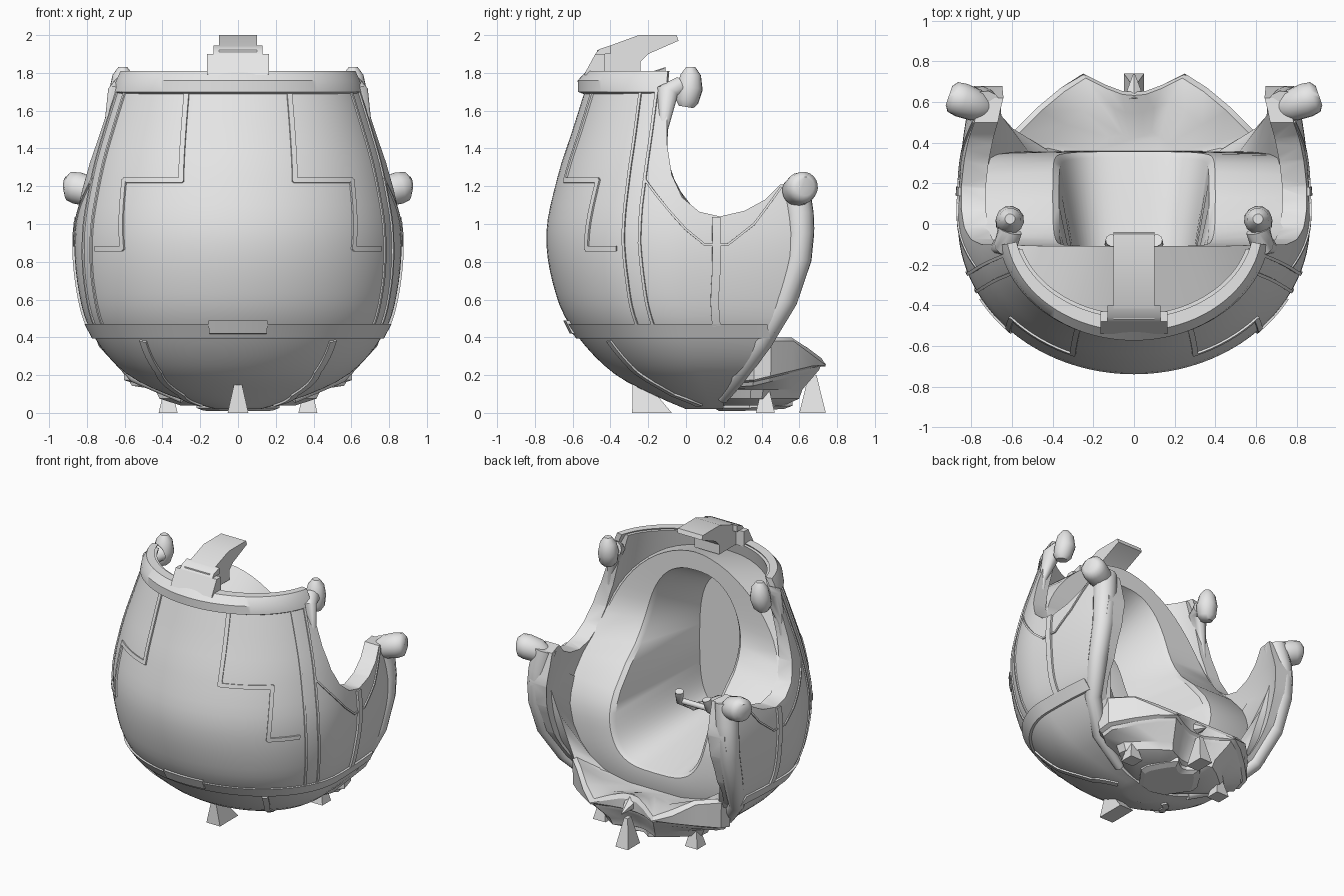
import bpy, bmesh, math
from mathutils import Vector

if "Cube" in bpy.data.objects:
    bpy.data.objects.remove(bpy.data.objects["Cube"], do_unlink=True)

grey = bpy.data.materials.new("plain_grey")
grey.use_nodes = True
grey.diffuse_color = (0.8, 0.8, 0.8, 1)
grey.node_tree.nodes["Principled BSDF"].inputs["Base Color"].default_value = (0.8, 0.8, 0.8, 1)


# Smooth interpolation through a short table of (key, value, ...) rows
def curve(rows, z, col=1):
    z = min(max(z, rows[0][0]), rows[-1][0])
    i = max(k for k in range(len(rows) - 1) if rows[k][0] <= z)

    def slope(k):
        a, b = rows[max(k - 1, 0)], rows[min(k + 1, len(rows) - 1)]
        return (b[col] - a[col]) / (b[0] - a[0])
    p, q = rows[i], rows[i + 1]
    h = q[0] - p[0]
    t = (z - p[0]) / h
    return ((2*t**3 - 3*t*t + 1) * p[col] + (t**3 - 2*t*t + t) * h * slope(i)
            + (3*t*t - 2*t**3) * q[col] + (t**3 - t*t) * h * slope(i + 1))


# Hull: height, half width, front y, centre y
HULL = [(.02, .12, 0, .15), (.08, .33, -.14, .12), (.2, .58, -.37, .08), (.4, .76, -.57, .03),
        (.6, .835, -.68, 0), (.93, .865, -.74, 0), (1.25, .81, -.68, 0),
        (1.5, .735, -.6, 0), (1.85, .615, -.49, 0)]


def surf(a, z, off=0.0):
    w, f, c = (curve(HULL, z, k) for k in (1, 2, 3))
    ca, sa = math.cos(a), math.sin(a)
    if sa <= 0:
        return Vector(((w + off) * ca, c + (c - f + off) * sa, z))
    return Vector((math.copysign((w + off) * abs(ca) ** .3, ca), c + (1 + off) * sa, z))


def on_side(y, z):
    f, c = curve(HULL, z, 2), curve(HULL, z, 3)
    d = y - c
    return math.asin(max(-1, d / (c - f))) if d < 0 else math.asin(min(1, d))


def on_front(x, z):
    return -math.acos(min(1, x / curve(HULL, z)))


def finish(name, bm, mirror=False, angle=35):
    bmesh.ops.recalc_face_normals(bm, faces=bm.faces)
    me = bpy.data.meshes.new(name)
    bm.to_mesh(me)
    bm.free()
    me.materials.append(grey)
    ob = bpy.data.objects.new(name, me)
    bpy.context.collection.objects.link(ob)
    if mirror:
        ob.modifiers.new("mirror", 'MIRROR')
    if angle:
        smooth(ob, angle)
    return ob


def smooth(ob, angle):
    bpy.ops.object.select_all(action='DESELECT')
    ob.select_set(True)
    bpy.context.view_layer.objects.active = ob
    bpy.ops.object.shade_smooth_by_angle(angle=math.radians(angle))


# Skin a list of equal closed loops, with capped ends
def loft(bm, loops, caps=(True, True)):
    rings = [[bm.verts.new(p) for p in lp] for lp in loops]
    n = len(rings[0])
    for r, s in zip(rings, rings[1:]):
        for i in range(n):
            bm.faces.new((r[i], r[(i + 1) % n], s[(i + 1) % n], s[i]))
    for ring, cap in ((rings[0], caps[0]), (rings[-1], caps[1])):
        if cap:
            bm.faces.new(ring)


# Extrude a yz outline across x
def prism(name, pts, x0, x1, angle=35):
    bm = bmesh.new()
    loft(bm, [[(x, y, z) for y, z in pts] for x in (x0, x1)])
    return finish(name, bm, False, angle)


# Sweep a (height, offset) section round the hull; it may thin out towards the sides
def band(name, a0, a1, section, n=64, thin=False):
    bm = bmesh.new()
    angles = [math.radians(a0 + (a1 - a0) * i / n) for i in range(n + 1)]
    loft(bm, [[surf(a, z, o * max(.15, -math.sin(a)) if thin and o > 0 else o) for z, o in section]
              for a in angles])
    return finish(name, bm)


# Raised strip that follows a path of (angle, height) on the hull
def strip(name, path, half=.014, lift=.01):
    bm = bmesh.new()
    for (a0, z0), (a1, z1) in zip(path, path[1:]):
        loops = []
        for i in range(9):
            t = -.02 + 1.04 * i / 8
            a, z = a0 + (a1 - a0) * t, z0 + (z1 - z0) * t
            e = .01
            nrm = (surf(a + e, z) - surf(a - e, z)).cross(surf(a, z + e) - surf(a, z - e)).normalized()
            tan = surf(a + (a1 - a0) * e, z + (z1 - z0) * e) - surf(a, z)
            side = nrm.cross(tan).normalized() * half
            p = surf(a, z)
            loops.append([p + side - nrm * .02, p + side + nrm * lift,
                          p - side + nrm * lift, p - side - nrm * .02])
        loft(bm, loops)
    return finish(name, bm, True)


# Round bar along points with a radius each
def bar(name, pts, radii, mirror=True, sides=12):
    bm = bmesh.new()
    pts = [Vector(p) for p in pts]
    loops = []
    for i, p in enumerate(pts):
        d = (pts[min(i + 1, len(pts) - 1)] - pts[max(i - 1, 0)]).normalized()
        u = d.cross(Vector((.3, .9, .2))).normalized()
        v = d.cross(u)
        loops.append([p + radii[i] * (u * math.cos(k * math.tau / sides) + v * math.sin(k * math.tau / sides))
                      for k in range(sides)])
    loft(bm, loops)
    return finish(name, bm, mirror, 50)


# Thick egg hull
bm = bmesh.new()
N = 96
ring = [math.tau * i / N for i in range(N)]
outer = [.02 + 1.78 * (i / 30) ** 1.4 for i in range(31)]
inner = [1.8 - 1.66 * i / 24 for i in range(25)]
loft(bm, [[surf(a, z) for a in ring] for z in outer]
     + [[surf(a, z, -.12 + .06 * max(0, (z - 1.1) / .7)) for a in ring] for z in inner])
hull = finish("hull_shell", bm, angle=0)

# Open the back and the two side notches
EDGE = [(.2, .05), (.3, .2), (.44, .38), (.58, .6), (.66, .82), (.68, .98), (.62, 1.2)]
NOTCH = [(.5, 1.21), (.42, 1.13), (.31, 1.07), (.18, 1.04), (.07, 1.065), (-.02, 1.14),
         (-.075, 1.26), (-.1, 1.42), (-.1, 1.6), (-.12, 1.7)]
cutter = prism("opening_cutter", [(.17, -.2)] + EDGE + NOTCH + [(-.14, 2.4), (2, 2.4), (2, -.2)], -2, 2, 0)
cut = hull.modifiers.new("opening", 'BOOLEAN')
cut.operation, cut.solver, cut.object = 'DIFFERENCE', 'EXACT', cutter
bpy.context.view_layer.objects.active = hull
bpy.ops.object.modifier_apply(modifier=cut.name)
cutter.hide_render = True
cutter.hide_set(True)
smooth(hull, 35)

# Top rim and waist belt
band("top_rim", -11, -169, [(1.68, -.02), (1.7, .035), (1.76, .055), (1.81, .025), (1.81, -.04)], thin=True)
band("waist_belt", 24, -204, [(.395, -.02), (.395, .016), (.47, .016), (.47, -.02)], 96)
band("belt_buckle", -79, -101, [(.415, -.02), (.42, .03), (.49, .02), (.49, -.02)], 8)

# Stepped front seams, straps and side flaps
strip("stepped_seam", [(on_front(x, z), z) for x, z in
                       ((.27, 1.7), (.3, 1.23), (.6, 1.23), (.61, .87), (.75, .87))])
for nm, shift in (("front_strap_edge", 0), ("rear_strap_edge", .085)):
    strip(nm, [(on_side(y + shift, z), z) for y, z in
               ((-.24, 1.7), (-.28, 1.4), (-.32, 1.1), (-.33, .9), (-.31, .7), (-.26, .47))], .008, .008)
strip("side_flap_edge", [(on_side(y, z), z) for y, z in
                         ((-.22, 1.24), (-.08, 1.06), (.1, .89), (.22, .89), (.36, 1.0), (.5, 1.19))], .006, .008)
strip("side_seam", [(on_side(.16, z), z) for z in (1.03, .75, .47)], .022, .014)
strip("lower_seam", [(on_front(x, z), z) for x, z in ((.5, .38), (.42, .22), (.3, .1), (.2, .045))], .02)

# Rear rails with round end caps, and upper posts
rail = [(.6, 1.2), (.625, 1.05), (.63, .95), (.62, .82), (.55, .6), (.42, .38), (.29, .2), (.2, .08)]
rail_line = [surf(on_side(y, z), z, -.04) for y, z in rail]
bar("rear_rail", rail_line, [.08, .078, .075, .072, .065, .055, .045, .03])
bar("rail_knob", [(.74, .57, 1.15), (.78, .585, 1.17), (.85, .61, 1.19), (.89, .625, 1.2), (.91, .632, 1.2)],
    [.06, .08, .085, .078, .05], sides=20)
bar("notch_post", [(.715, -.12, 1.23), (.685, -.12, 1.5), (.63, -.1, 1.7), (.61, -.03, 1.72)],
    [.015, .025, .06, .06])
bar("post_knob", [(.62, 0, 1.62), (.62, .005, 1.65), (.61, .02, 1.72), (.61, .025, 1.79), (.61, .025, 1.83)],
    [.04, .062, .07, .055, .025])

# Cockpit liner: wide frame with a hooded top and a deep well, kept inside the hull wall
FRAME = [(.2, .36), (.5, .35), (.75, .31), (.95, .18), (1.1, .02), (1.25, -.07), (1.4, -.1), (1.84, -.11)]


def frame_loop(w, low, high, power, top_power, push=0, hood=0, flat=None, n=64):
    pts = []
    for i in range(n):
        c, s = math.cos(math.tau * i / n), math.sin(math.tau * i / n)
        h, p = (high, top_power) if s > 0 else (low, power)
        z = 1.0 + h * math.copysign(abs(s) ** p, s)
        y = curve(FRAME, z) + push - hood * max(0, s) ** 2 if flat is None else flat
        x = min(w * abs(c) ** p, surf(on_side(y, z), z, -.03).x)
        pts.append((math.copysign(x, c), y, z))
    return pts


frame = frame_loop(.73, .74, .83, .75, 1.1)
bm = bmesh.new()
loft(bm, [frame_loop(.8, .79, .7, .75, .8, -.03, .36), frame, frame_loop(.4, .6, .7, .6, .8),
          frame_loop(.37, .59, .69, .6, .8, -.03), frame_loop(.24, .48, .5, .6, .7, flat=-.5)], (False, True))
finish("cockpit_liner", bm)

# Inner flanks that join the rails to the frame
bm = bmesh.new()
rows = []
for k in range(7):
    edge = Vector((.73, .62, 1.12)).lerp(Vector((.57, .44, .33)), k / 6)
    rows.append([bm.verts.new(p) for p in (rail_line[k], edge, frame[-2 * k - 1])])
for r, s in zip(rows, rows[1:]):
    for i in (0, 1):
        bm.faces.new((r[i], r[i + 1], s[i + 1], s[i]))
finish("rail_flank", bm, True, 50)

# Grips and control yoke in the cockpit
bar("side_grip", [(.43, -.07, 1.06), (.43, -.08, 1.1), (.42, -.17, 1.17), (.39, -.33, 1.24)],
    [.035, .045, .045, .04], sides=8)
bar("yoke_arm", [(.04, -.45, .62), (.08, -.2, .65), (.12, -.1, .72), (.11, -.08, .8)], [.03, .025, .025, .03])
bar("yoke_cross_bar", [(-.12, -.11, .72), (.12, -.11, .72)], [.02, .02], False)

# Pointed rear lip, raised at its wings, and layered underside
half = [(0, .65), (.06, .655), (.14, .685), (.25, .74), (.36, .67), (.48, .57), (.6, .45), (.61, .36),
        (.3, .1), (0, .05)]
outline = half + [(-x, y) for x, y in half[-2:0:-1]]


def lip(k, height):
    pts = [(x * k, .3 + (y - .3) * k) for x, y in outline]
    return [(x, y, height(y)) for x, y in pts]


def top(y):
    return .4 - max(0, y - .57) * .75


def under(y):
    return .13 + max(0, y - .3) * .24


bm = bmesh.new()
loft(bm, [lip(.5, lambda y: .04), lip(.68, lambda y: .075), lip(.72, lambda y: .125), lip(.92, under),
          lip(.94, lambda y: under(y) + .02), lip(.99, lambda y: under(y) + .03),
          lip(1, lambda y: top(y) - .02), lip(.95, top), lip(.7, lambda y: .32), lip(.35, lambda y: .28)])
finish("rear_lip", bm, angle=30)
bm = bmesh.new()
loft(bm, [[(x * .6, y, z) for x, y, z in lip(k, lambda y: h + .05 * max(0, y - .3))]
          for k, h in ((.5, .01), (.6, .025), (.6, .055), (.5, .07))])
finish("base_plate", bm, angle=20)
bar("lip_spike", [(0, .6, .3), (0, .74, .25)], [.06, .004], False, 6)

# Top hook with its mounting block
prism("hook_mount", [(-.54, 1.79), (-.48, 1.9), (-.43, 1.9), (-.43, 1.79)], -.165, .165)
prism("hook_collar", [(-.48, 1.9), (-.46, 1.925), (-.4, 1.945), (-.4, 1.9)], -.13, .13)
prism("top_hook", [(-.48, 1.79), (-.47, 1.92), (-.25, 2.0), (-.05, 2.0), (-.04, 1.97), (-.2, 1.9),
                   (-.24, 1.86), (-.24, 1.79)], -.1, .1)


# Pointed feet, with the tip moved along y by lean
def foot(name, x, y, wx, wy, h, mirror=False, lean=0):
    bm = bmesh.new()
    loft(bm, [[(x + i * wx * k, y + shift + j * wy * k, z) for i, j in ((-1, -1), (1, -1), (1, 1), (-1, 1))]
              for k, z, shift in ((1, 0, 0), (.3, h, lean))])
    finish(name, bm, mirror, 20)


foot("front_foot", 0, -.18, .055, .105, .17, lean=-.07)
foot("side_foot", .37, .42, .05, .05, .15, True)
foot("rear_foot", 0, .67, .05, .07, .2)
